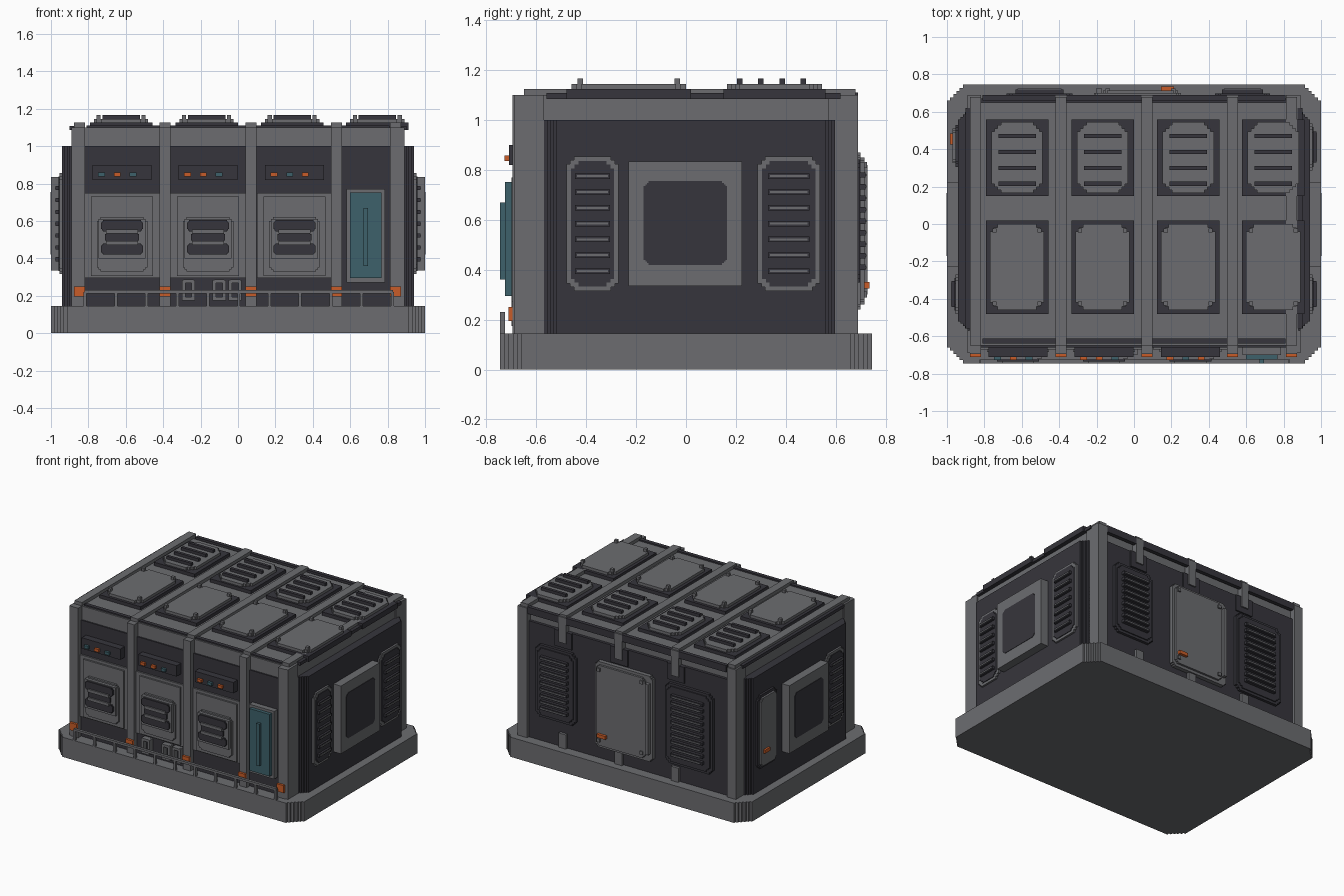
import bpy
import bmesh
from mathutils import Vector

if "Cube" in bpy.data.objects:
    bpy.data.objects.remove(bpy.data.objects["Cube"])


def material(name, rgb):
    mat = bpy.data.materials.new(name)
    mat.use_nodes = True
    mat.diffuse_color = (*rgb, 1)
    node = next(n for n in mat.node_tree.nodes if n.type == "BSDF_PRINCIPLED")
    node.inputs["Base Color"].default_value = (*rgb, 1)
    node.inputs["Roughness"].default_value = 0.7
    return mat


GREY = material("steel_grey", (0.15, 0.152, 0.163))
DARK = material("charcoal", (0.037, 0.036, 0.045))
TEAL = material("teal", (0.047, 0.12, 0.145))
ORANGE = material("orange", (0.58, 0.107, 0.021))


def outline(u, v, cut, steps):
    """Counter-clockwise rectangle whose corners are cut into small stairs."""
    if not cut:
        return [(u, v), (-u, v), (-u, -v), (u, -v)]
    s = cut / steps
    corner = [(u, v - cut)]
    for i in range(steps):
        a, b = corner[-1]
        corner += [(a - s, b), (a - s, b + s)]
    pts = []
    for su, sv in ((1, 1), (-1, 1), (-1, -1), (1, -1)):
        q = [(a * su, b * sv) for a, b in corner]
        pts += q if su * sv > 0 else q[::-1]
    return pts


def block(name, mat, xs, ys, zs, axis="z", cut=0, steps=2):
    """Extrude a stepped rectangle along an axis, filling the given ranges."""
    spans = [xs, ys, zs]
    k = "xyz".index(axis)
    i, j = (k + 1) % 3, (k + 2) % 3
    mid = Vector([(a + b) / 2 for a, b in spans])
    half = [abs(b - a) / 2 for a, b in spans]
    bm = bmesh.new()
    verts = []
    for u, v in outline(half[i], half[j], cut, steps):
        p = mid.copy()
        p[i] += u
        p[j] += v
        p[k] = min(spans[k])
        verts.append(bm.verts.new(p))
    face = bm.faces.new(verts)
    made = bmesh.ops.extrude_face_region(bm, geom=[face])
    move = Vector((0, 0, 0))
    move[k] = 2 * half[k]
    bmesh.ops.translate(bm, vec=move, verts=[g for g in made["geom"] if isinstance(g, bmesh.types.BMVert)])
    bmesh.ops.recalc_face_normals(bm, faces=bm.faces)
    mesh = bpy.data.meshes.new(name)
    bm.to_mesh(mesh)
    bm.free()
    mesh.materials.append(mat)
    obj = bpy.data.objects.new(name, mesh)
    bpy.context.scene.collection.objects.link(obj)
    return obj


def around(c, r):
    return (c - r, c + r)


# Plinth, body and wall cladding
block("plinth", GREY, (-1, 1), (-.745, .745), (0, .145), cut=.085, steps=5)
block("body", GREY, (-.88, .88), (-.65, .65), (.145, 1.1))
block("front_cladding", DARK, (-.82, .82), (-.66, -.6), (.145, 1))
block("back_cladding", DARK, (-.82, .82), (.6, .67), (.145, 1))
block("side_cladding", DARK, (-.94, .94), (-.57, .61), (.145, 1), cut=.05, steps=4)
for sx in (-1, 1):
    for sy in (-1, 1):
        block("corner_post", GREY, (sx * .82, sx * .89), (sy * .57, sy * .69), (.145, 1.1))
    block("roof_side_seam", DARK, (sx * .875, sx * .9), (-.56, .62), (1.085, 1.108))
for y in (-.625, .675):
    block("roof_edge_seam", DARK, (-.81, .81), around(y, .014), (1.06, 1.11))

# Ribs wrapping over the roof
RIBS = (-.847, -.39, .07, .527, .842)
for x in RIBS:
    xs = around(x, .03)
    outer = abs(x) > .8
    block("roof_rib", GREY, xs, (-.65, .68), (1.09, 1.125))
    block("front_rib", GREY, xs, (-.695, -.6), (.145, 1.1))
    if outer:
        block("back_rib", GREY, xs, (.6, .69), (.145, 1.1))
    else:
        block("back_rib_top", GREY, xs, (.6, .69), (.92, 1.11))
        block("back_rib_foot", GREY, xs, (.6, .69), (.145, .25))
        block("back_rib_backing", DARK, around(x, .07), (.6, .68), (.88, 1))
    block("clamp", ORANGE, around(x, .029), (-.712, -.68), (.195, .25))

# Roof hatches and slatted vents
for x in (-.625, -.168, .29, .745):
    block("hatch_base", DARK, around(x, .167), (-.48, .02), (1.085, 1.125))
    block("hatch_lid", GREY, around(x, .145), (-.46, .0), (1.12, 1.145), cut=.04)
    block("vent_base", DARK, around(x, .167), (.15, .56), (1.085, 1.125))
    block("vent_lid", GREY, around(x, .137), (.165, .545), (1.12, 1.145), cut=.05, steps=3)
    for y in (.215, .3, .385, .47):
        block("vent_slat", DARK, around(x, .1), around(y, .011), (1.14, 1.166))
    for sx in (-.12, .12):
        for y in (-.425, -.035):
            block("hatch_bolt", GREY, around(x + sx, .011), around(y, .011), (1.12, 1.166))

# Front bays: control console and stacked service panel
LIGHTS = ((TEAL, ORANGE, TEAL), (ORANGE, ORANGE, TEAL), (ORANGE, TEAL, ORANGE))
for x, lamps in zip((-.62, -.16, .302), LIGHTS):
    block("console", DARK, around(x, .157), (-.71, -.65), (.82, .9))
    for n, lamp in enumerate(lamps):
        block("console_light", lamp, around(x - .11 + n * .084, .018), (-.728, -.7), (.837, .858))
    block("bay_panel", GREY, around(x, .2), (-.672, -.65), (.295, .75))
    block("bay_panel_frame", GREY, around(x, .165), (-.685, -.65), (.305, .73))
    block("bay_panel_step", GREY, around(x, .135), (-.7, -.65), (.33, .62), "y", .02)
    block("bay_panel_box", GREY, around(x, .125), (-.722, -.65), (.4, .61))
    for z in (.45, .512, .574):
        block("grille_bar", DARK, around(x, .113 if z != .512 else .09), (-.735, -.7), around(z, .03), "y", .012)
    for z in (.482, .543):
        block("grille_slot", GREY, around(x, .085), (-.745, -.7), around(z, .011))

# Teal door in the last bay
DOOR = .683
block("door_frame", GREY, around(DOOR, .102), (-.7, -.65), (.27, .77))
block("door", TEAL, around(DOOR, .083), (-.725, -.65), (.295, .752))
block("door_handle", TEAL, around(DOOR, .013), (-.745, -.7), (.36, .67))

# Low guard rail and conduit frames along the front
block("guard_rail", GREY, (-.82, .83), (-.745, -.725), (.213, .23))
for n in range(11):
    block("guard_post", GREY, around(-.817 + n * .1642, .008), (-.745, -.725), (.14, .22))
for x in (-.265, -.1, -.015):
    for s in (-1, 1):
        block("conduit_upright", GREY, around(x + s * .026, .009), (-.7, -.65), (.175, .285))
        block("conduit_cross", GREY, around(x, .026), (-.7, -.65), around(.23 + s * .047, .009))


def wall_vent(name, centre, half, zs, rows, wall, depth, axis, rim=GREY):
    """Rimmed louvre unit on a wall facing along the given axis."""
    sign = 1 if wall > 0 else -1

    def plate(label, mat, c, r, z, d, cut=0):
        out = (wall - sign * .02, wall + sign * d)
        flat = around(c, r)
        xs, ys = (out, flat) if axis == "x" else (flat, out)
        block(name + label, mat, xs, ys, z, axis, cut)

    z0, z1 = zs
    plate("_rim", rim, centre, half, zs, depth * .4, .03)
    plate("_well", DARK, centre, half - .018, (z0 + .018, z1 - .018), depth * .55, .03)
    gap = (z1 - z0 - .16) / (rows - 1)
    for n in range(rows):
        z = z0 + .08 + n * gap
        plate("_slat", DARK, centre, half * .66, around(z, .011), depth)
        plate("_slat_lip", GREY, centre, half * .6, around(z, .004), depth + .004)


# Side walls: central duct box, louvres and a service hatch
for s in (-1, 1):
    block("duct_box", GREY, (s * .92, s), (-.23, .225), (.335, .835))
    block("duct_cover", DARK, (s * .99, s * 1.003), (-.17, .165), (.42, .755), "x", .02, 3)
    wall_vent("side_louvre", -.375, .105, (.315, .855), 7, s * .94, .035, "x")
wall_vent("side_louvre", .412, .125, (.315, .855), 7, .94, .035, "x")
block("side_hatch_base", DARK, (-.955, -.92), (.305, .53), (.315, .855), "x", .03)
block("side_hatch", GREY, (-.97, -.92), (.325, .51), (.335, .835), "x", .02)
block("side_hatch_handle", ORANGE, (-.985, -.96), (.425, .485), (.43, .455))

# Back wall: louvres and access door
wall_vent("back_louvre", .58, .165, (.33, .86), 9, .67, .05, "y", DARK)
wall_vent("back_louvre", -.505, .195, (.27, .86), 10, .67, .05, "y", DARK)
block("access_door_base", GREY, (-.215, .25), (.64, .7), (.24, .87), "y", .02)
block("access_door", GREY, (-.165, .235), (.66, .715), (.26, .85), "y", .02)
block("access_door_hinge", GREY, (-.2, -.175), (.66, .728), (.3, .82))
block("access_door_handle", ORANGE, (.145, .215), (.7, .735), (.325, .35))
for x in (-.14, .21):
    for z in (.3, .82):
        block("access_door_bolt", GREY, around(x, .012), (.7, .725), around(z, .012))
